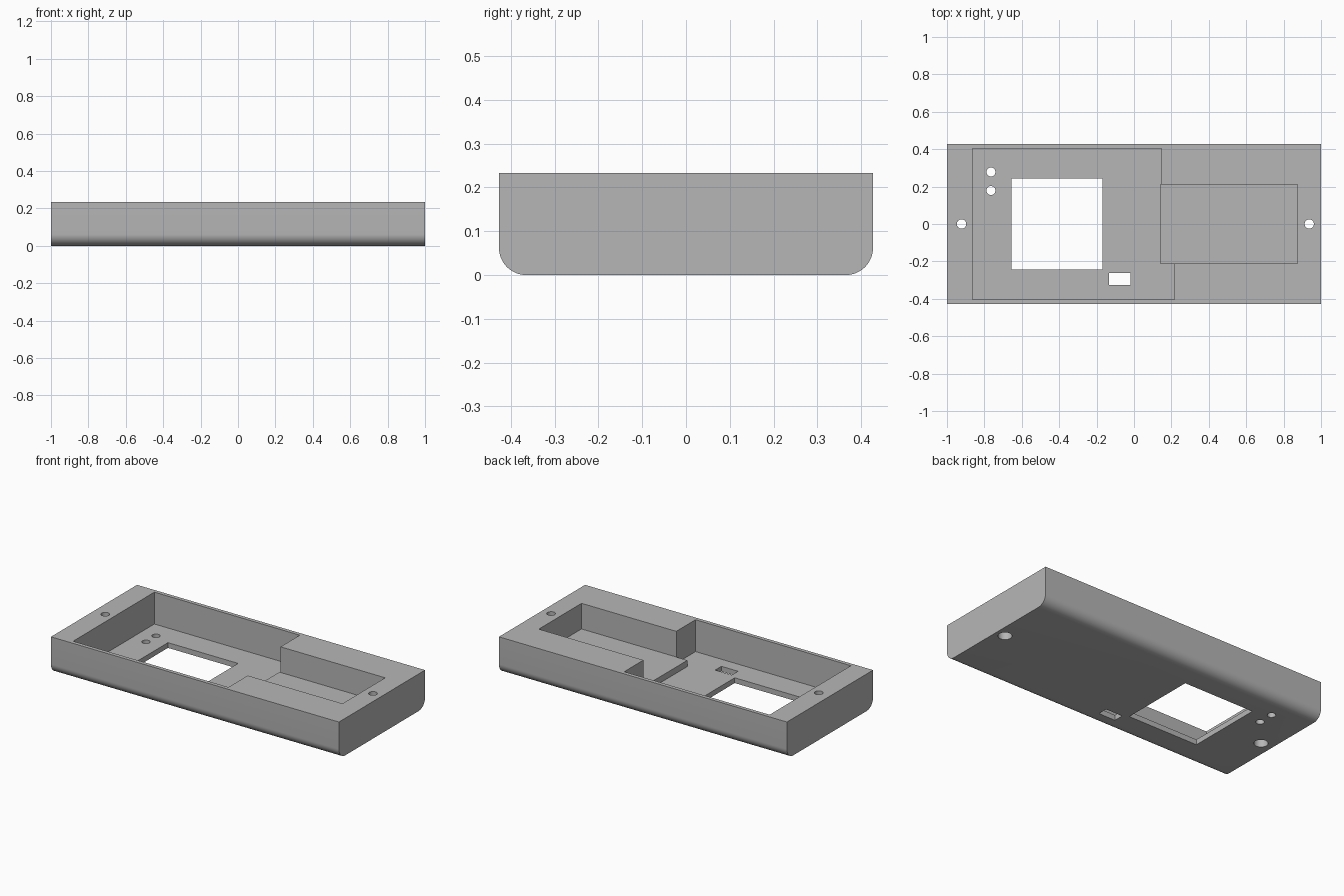
import bpy, bmesh, math
from mathutils import Vector

cube = bpy.data.objects.get("Cube")
if cube:
    bpy.data.objects.remove(cube, do_unlink=True)

HALF_X, HALF_Y, HEIGHT = 1.0, 0.427, 0.233
FLOOR, BATTERY_FLOOR, FILLET = 0.033, 0.072, 0.062
ABOVE, BELOW = HEIGHT + 0.1, -0.1

grey = bpy.data.materials.new("plastic_grey")
grey.use_nodes = True
grey.diffuse_color = (0.47, 0.47, 0.47, 1)
grey.node_tree.nodes["Principled BSDF"].inputs["Base Color"].default_value = grey.diffuse_color


def prism(name, points, start, travel):
    """Closed solid made by sweeping a flat outline along a vector."""
    bm = bmesh.new()
    face = bm.faces.new([bm.verts.new(Vector(p) + Vector(start)) for p in points])
    swept = bmesh.ops.extrude_face_region(bm, geom=[face])["geom"]
    verts = [v for v in swept if isinstance(v, bmesh.types.BMVert)]
    bmesh.ops.translate(bm, verts=verts, vec=travel)
    bmesh.ops.recalc_face_normals(bm, faces=bm.faces)
    mesh = bpy.data.meshes.new(name)
    bm.to_mesh(mesh)
    bm.free()
    mesh.materials.append(grey)
    obj = bpy.data.objects.new(name, mesh)
    bpy.context.collection.objects.link(obj)
    return obj


def cut(outline, bottom, top):
    """Subtract an upright prism from the case."""
    tool = prism("cutter", [(x, y, 0) for x, y in outline], (0, 0, bottom), (0, 0, top - bottom))
    tool.hide_render = True
    mod = case.modifiers.new("cut", 'BOOLEAN')
    mod.operation, mod.solver, mod.object = 'DIFFERENCE', 'EXACT', tool
    bpy.ops.object.modifier_apply(modifier=mod.name)
    bpy.data.objects.remove(tool, do_unlink=True)


def rect(x0, x1, y0, y1):
    return [(x0, y0), (x1, y0), (x1, y1), (x0, y1)]


def circle(x, y, radius, sides=32):
    return [(x + radius * math.cos(math.tau * i / sides),
             y + radius * math.sin(math.tau * i / sides)) for i in range(sides)]


# Case body: end profile with two rounded lower edges, swept along x
arc = [math.radians(90 * i / 12) for i in range(13)]
right_arc = [(HALF_Y - FILLET + FILLET * math.sin(a), FILLET - FILLET * math.cos(a)) for a in arc]
left_arc = [(-y, z) for y, z in reversed(right_arc)]
profile = right_arc + [(HALF_Y, HEIGHT), (-HALF_Y, HEIGHT)] + left_arc
case = prism("case_shell", [(0, y, z) for y, z in profile], (-HALF_X, 0, 0), (2 * HALF_X, 0, 0))
bpy.context.view_layer.objects.active = case
case.select_set(True)

# Main electronics pocket, stepped around the battery bay
cut([(-0.863, -0.403), (0.216, -0.403), (0.216, -0.2115), (0.139, -0.2115),
     (0.139, 0.2115), (0.147, 0.2115), (0.147, 0.403), (-0.863, 0.403)], FLOOR, ABOVE)

# Shallower battery bay
cut(rect(0.1, 0.874, -0.212, 0.212), BATTERY_FLOOR, ABOVE)

# Display window and connector slot through the floor
cut(rect(-0.656, -0.169, -0.242, 0.242), BELOW, FLOOR + 0.02)
cut(rect(-0.134, -0.018, -0.325, -0.263), BELOW, FLOOR + 0.02)

# Indicator holes
for y in (0.278, 0.179):
    cut(circle(-0.765, y, 0.024), BELOW, FLOOR + 0.02)

# Screw holes with wider head recesses underneath
for x in (-0.922, 0.937):
    cut(circle(x, 0, 0.025), BELOW, ABOVE)
    cut(circle(x, 0, 0.04), BELOW, 0.12)

bpy.ops.object.shade_smooth_by_angle(angle=math.radians(30))
